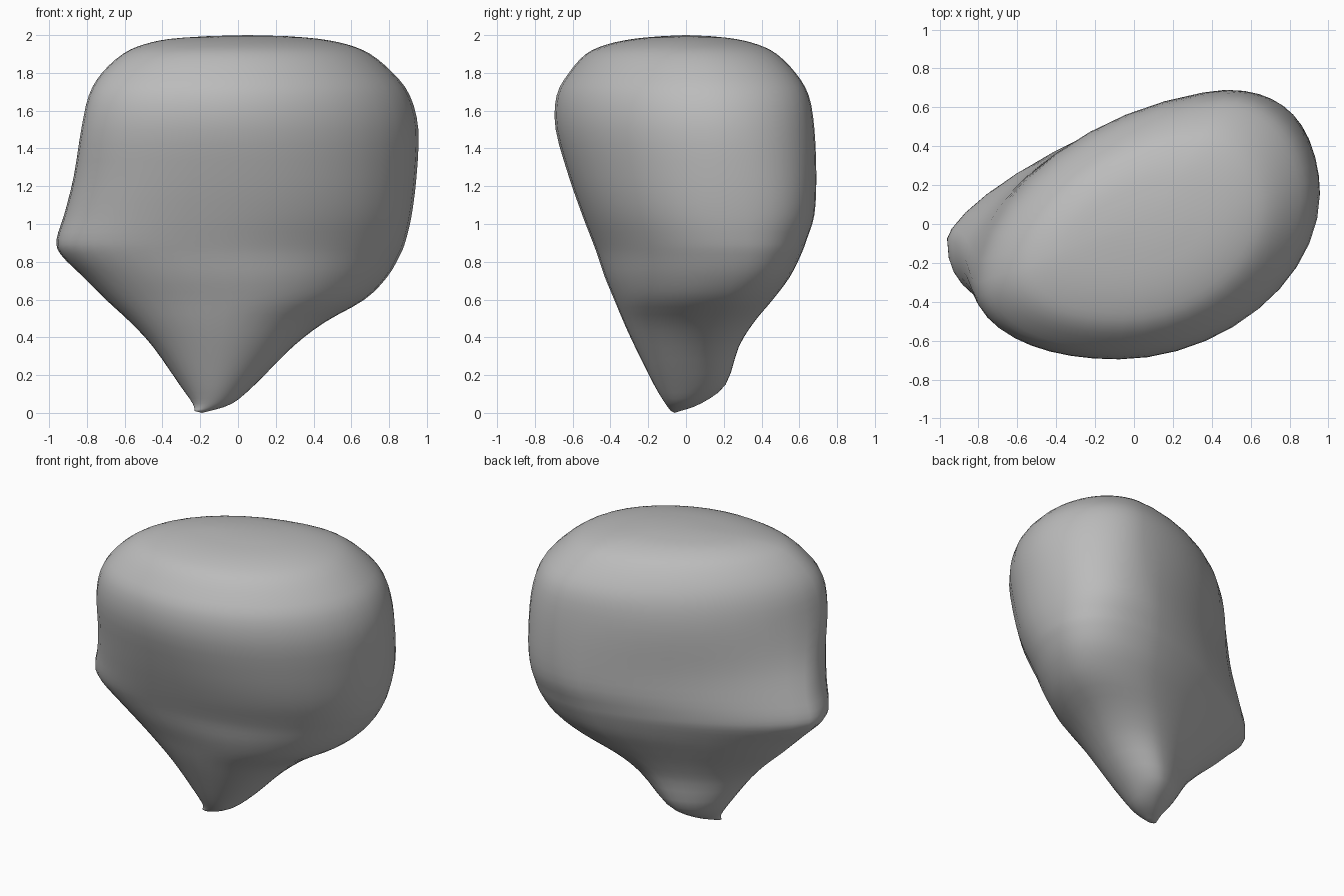
import bpy
import bmesh
from math import cos, sin, pi

cube = bpy.data.objects.get("Cube")
if cube:
    bpy.data.objects.remove(cube, do_unlink=True)

SEGMENTS = 40
STEPS = 3

# Height, then the left, right, front and back limits of each cross-section
SECTIONS = [
    (0.01, -.23, -.15, -.08, -.03),
    (0.05, -.24, -.03, -.11, .08),
    (0.15, -.31, .09, -.17, .21),
    (0.35, -.45, .29, -.27, .28),
    (0.48, -.57, .46, -.33, .36),
    (0.6, -.7, .67, -.38, .46),
    (0.72, -.82, .79, -.43, .55),
    (0.84, -.94, .86, -.47, .61),
    (0.92, -.96, .89, -.5, .64),
    (1.05, -.92, .92, -.55, .68),
    (1.25, -.87, .945, -.62, .69),
    (1.5, -.83, .955, -.69, .68),
    (1.68, -.79, .91, -.685, .65),
    (1.8, -.72, .82, -.62, .58),
    (1.9, -.61, .7, -.53, .48),
    (1.95, -.5, .58, -.42, .38),
    (1.98, -.36, .43, -.28, .26),
    (1.995, -.15, .25, -.12, .12),
]


def mix(a, b, f):
    return a + (b - a) * f


def ramp(z, low, high):
    """Smooth step from 0 to 1 between two heights."""
    f = max(0, min(1, (z - low) / (high - low)))
    return f * f * (3 - 2 * f)


def smooth_value(a, b, c, d, t):
    """Catmull-Rom blend from b to c."""
    return b + t * (c - a + t * (2*a - 5*b + 4*c - d + t * (3 * (b - c) + d - a))) / 2


def resample(rows):
    """Smoothly insert extra cross-sections between the given ones."""
    padded = [rows[0]] + rows + [rows[-1]]
    result = []
    for i in range(len(rows) - 1):
        for step in range(STEPS):
            result.append([smooth_value(*values, step / STEPS)
                           for values in zip(*padded[i:i + 4])])
    result.append(rows[-1])
    return result


def section_points(z, left, right, front, back):
    """Skewed oval made of four arcs that meet at its outermost points."""
    lower, upper = ramp(z, 0, .9), ramp(z, 1, 1.6)
    belly = ramp(z, .3, .9)
    left_y = mix(front, back, mix(.43, .37, lower) - .08 * upper)
    right_y = mix(front, back, .58 + .12 * ramp(z, .2, .55) - .09 * ramp(z, .65, 1.1))
    front_x = mix(left, right, mix(.5, .46, lower) - .04 * upper)
    back_x = mix(left, right, mix(.64, .74, lower))
    # Flatter back left, fuller front left and back right
    back_left = mix(1.2, 1.42, lower) - .3 * upper
    front_left = 1 - .22 * belly + .15 * upper
    back_right = 1 - .2 * belly + .18 * upper
    front_right = 1 + .05 * upper
    points = []
    for i in range(SEGMENTS):
        angle = 2 * pi * i / SEGMENTS
        c, s = cos(angle), sin(angle)
        center_x = back_x if s >= 0 else front_x
        center_y = right_y if c >= 0 else left_y
        reach_x = right - center_x if c >= 0 else center_x - left
        reach_y = back - center_y if s >= 0 else center_y - front
        if c >= 0:
            power = back_right if s >= 0 else front_right
        else:
            power = back_left if s >= 0 else front_left
        x = center_x + reach_x * abs(c) ** power * (1 if c >= 0 else -1)
        y = center_y + reach_y * abs(s) ** power * (1 if s >= 0 else -1)
        points.append((x, y, z))
    return points


def bridge(bm, lower, upper):
    for i in range(SEGMENTS):
        j = (i + 1) % SEGMENTS
        bm.faces.new((lower[i], lower[j], upper[j], upper[i]))


# Tapered body lofted through the cross-sections
bm = bmesh.new()
rings = [[bm.verts.new(p) for p in section_points(*row)]
         for row in resample(SECTIONS)]
for lower, upper in zip(rings, rings[1:]):
    bridge(bm, lower, upper)

# Rounded ends
tip = bm.verts.new((-.19, -.06, 0))
crown = bm.verts.new((.05, 0, 2))
for i in range(SEGMENTS):
    j = (i + 1) % SEGMENTS
    bm.faces.new((tip, rings[0][j], rings[0][i]))
    bm.faces.new((crown, rings[-1][i], rings[-1][j]))
bmesh.ops.recalc_face_normals(bm, faces=bm.faces)

mesh = bpy.data.meshes.new("stone_body")
bm.to_mesh(mesh)
bm.free()
body = bpy.data.objects.new("stone_body", mesh)
bpy.context.collection.objects.link(body)

# Plain grey colour
grey = bpy.data.materials.new("plain_grey")
grey.use_nodes = True
colour = (.5, .5, .5, 1)
grey.diffuse_color = colour
grey.node_tree.nodes["Principled BSDF"].inputs["Base Color"].default_value = colour
mesh.materials.append(grey)

# Smooth shading
for polygon in mesh.polygons:
    polygon.use_smooth = True
